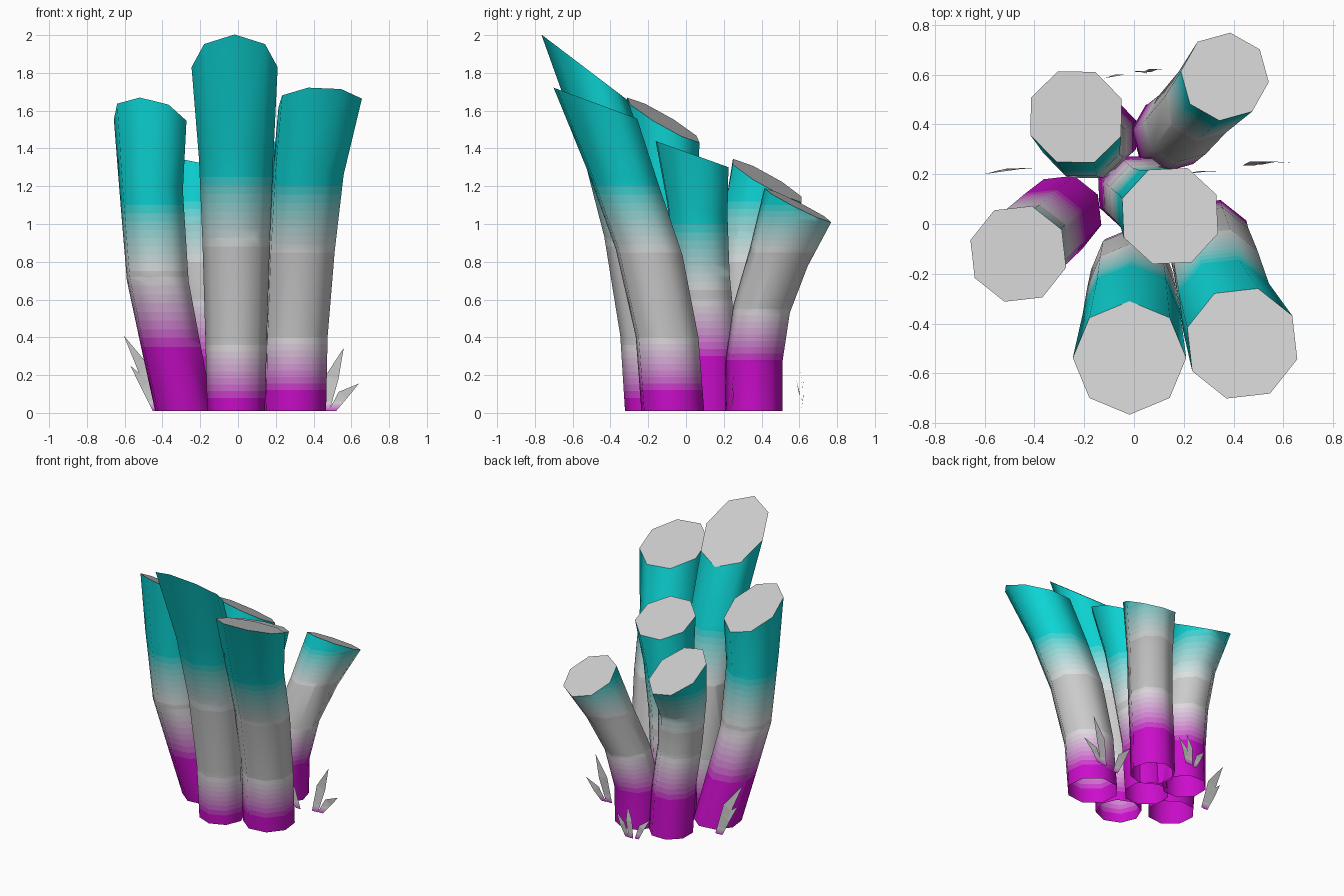
import bpy, bmesh
from math import cos, sin, radians
from mathutils import Vector

if "Cube" in bpy.data.objects:
    bpy.data.objects.remove(bpy.data.objects["Cube"])

GREY, MAGENTA, TEAL = (0.75, 0.75, 0.75), (0.6, 0.004, 0.6), (0.004, 0.66, 0.66)


def material(name, rgb):
    m = bpy.data.materials.new(name)
    m.diffuse_color = (*rgb, 1)
    m.use_nodes = True
    m.node_tree.nodes["Principled BSDF"].inputs["Base Color"].default_value = m.diffuse_color
    return m


def mix(a, b, t):
    return [p + (q - p) * t for p, q in zip(a, b)]


# magenta -> grey -> teal in small steps
STEPS = 8
MATS = [material("magenta", MAGENTA)]
MATS += [material(f"magenta_grey_{i}", mix(MAGENTA, GREY, (i + .5) / STEPS)) for i in range(STEPS)]
MATS += [material("grey", GREY)]
MATS += [material(f"grey_teal_{i}", mix(GREY, TEAL, (i + .5) / STEPS)) for i in range(STEPS)]
MATS += [material("teal", TEAL)]
GREY_SLOT = STEPS + 1


def finish(bm, name):
    me = bpy.data.meshes.new(name)
    bm.to_mesh(me)
    bm.free()
    for m in MATS:
        me.materials.append(m)
    ob = bpy.data.objects.new(name, me)
    bpy.context.collection.objects.link(ob)
    return ob


def colour_bands(bm, faces_skip, fade_low, fade_high):
    """Cut the sides at the fade heights and colour each band by height."""
    cuts = [a + (b - a) * i / STEPS for a, b in (fade_low, fade_high) for i in range(STEPS + 1)]
    for z in cuts:
        sides = [f for f in bm.faces if f.material_index not in faces_skip]
        geom = sides + list({e for f in sides for e in f.edges}) + list({v for f in sides for v in f.verts})
        bmesh.ops.bisect_plane(bm, geom=geom, dist=1e-5, plane_co=(0, 0, z), plane_no=(0, 0, 1))
    for f in bm.faces:
        if f.material_index not in faces_skip:
            z = f.calc_center_median().z
            f.material_index = sum(z > c for c in cuts)


def tube(name, path, slope, turn, fade_low, fade_high):
    """Eight-sided stalk, open below, through (x, y, z, r) stations with a slanted top."""
    bm = bmesh.new()
    rings = []
    for i, (x, y, z, r) in enumerate(path):
        s = (i / (len(path) - 1)) ** 2
        ring = []
        for k in range(8):
            a = radians(turn + 45 * k)
            dx, dy = r * cos(a), r * sin(a)
            ring.append(bm.verts.new((x + dx, y + dy, z + s * (slope[0] * dx + slope[1] * dy))))
        rings.append(ring)
    for lo, hi in zip(rings, rings[1:]):
        for k in range(8):
            f = bm.faces.new((lo[k], lo[(k + 1) % 8], hi[(k + 1) % 8], hi[k]))
            f.smooth = True
    top = bm.faces.new(rings[-1])
    top.material_index = GREY_SLOT
    for e in top.edges:
        e.smooth = False
    colour_bands(bm, {GREY_SLOT}, fade_low, fade_high)
    finish(bm, name)


tube("front_centre_stalk",
     [(-.01, -.17, .01, .153), (-.01, -.185, .4, .163), (-.01, -.255, .9, .178),
      (-.01, -.365, 1.35, .197), (-.018, -.538, 1.83, .228)],
     (0, -.76), 0, (.08, .36), (.88, 1.25))
tube("front_right_stalk",
     [(.30, -.07, .01, .173), (.308, -.10, .4, .173), (.335, -.195, .85, .184),
      (.37, -.335, 1.25, .197), (.435, -.48, 1.64, .23)],
     (0, -.37), 29, (.12, .4), (.85, 1.2))
tube("left_stalk",
     [(-.285, .04, .01, .16), (-.355, -.02, .35, .165), (-.425, -.085, .7, .17),
      (-.46, -.115, 1.18, .175), (-.465, -.12, 1.55, .20)],
     (-.18, -.57), 29, (.35, .72), (.75, 1.1))
tube("middle_stalk",
     [(0, .13, .01, .153), (.02, .12, .4, .153), (.06, .085, .75, .155),
      (.10, .06, 1.08, .17), (.145, .032, 1.37, .205)],
     (0, -.36), 25, (.3, .6), (.65, 1.0))
tube("back_left_stalk",
     [(-.13, .36, .01, .15), (-.145, .345, .35, .15), (-.18, .325, .65, .152),
      (-.21, .345, .95, .165), (-.233, .43, 1.23, .197)],
     (-.2, -.55), 22, (.3, .6), (.8, 1.12))
tube("back_right_stalk",
     [(.14, .36, .01, .151), (.145, .36, .27, .151), (.195, .40, .55, .151),
      (.275, .49, .82, .155), (.365, .592, 1.10, .178)],
     (-.1, -.5), 38, (.28, .55), (.85, 1.1))


def tuft(name, blades):
    """Flat grass blades: (base x, y, width, tip) each bending toward its tip."""
    bm = bmesh.new()
    for x, y, w, tip in blades:
        base, tip = Vector((x, y, .01)), Vector(tip)
        mid = base.lerp(tip, .5) + Vector(((x - tip.x) * .12, .008, .01))
        side = Vector((tip.z, 0, x - tip.x)).normalized() * w
        flat = Vector((w * .7, 0, 0))
        a, b = bm.verts.new(base - flat), bm.verts.new(base + flat)
        c, d = bm.verts.new(mid + side), bm.verts.new(mid - side)
        t = bm.verts.new(tip)
        bm.faces.new((a, b, c, d))
        bm.faces.new((d, c, t))
    colour_bands(bm, set(), (.01, .06), (.9, 1.0))
    finish(bm, name)


tuft("left_grass", [(-.42, .225, .035, (-.605, .20, .41)),
                    (-.43, .22, .03, (-.57, .21, .25))])
tuft("right_grass", [(.46, .235, .035, (.56, .25, .345)),
                     (.50, .24, .028, (.64, .245, .155)),
                     (.34, .21, .03, (.20, .20, .25))])
tuft("back_grass", [(-.02, .60, .022, (-.12, .585, .17)),
                    (.02, .61, .025, (.05, .605, .24)),
                    (.05, .61, .022, (.13, .62, .18))])
